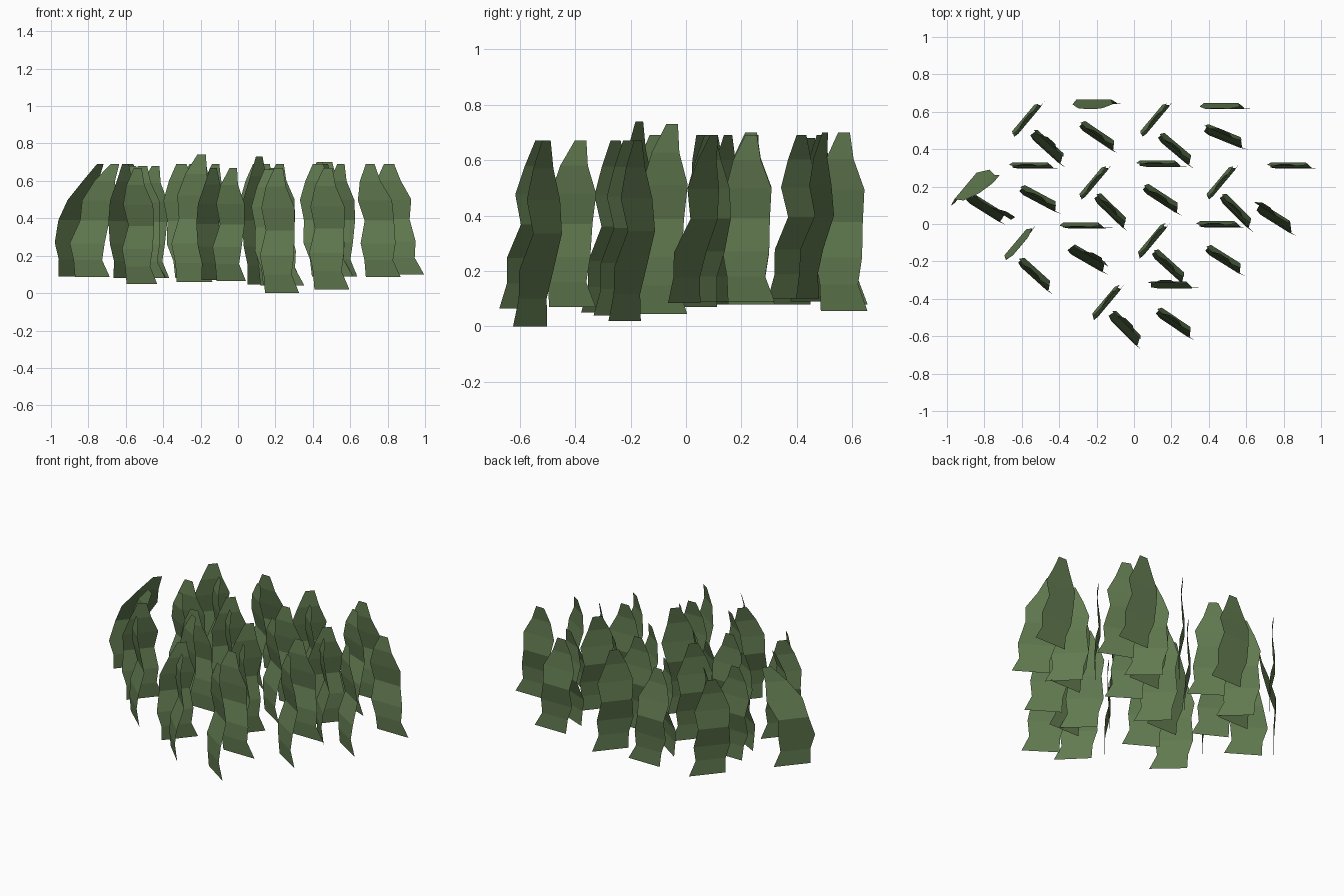
import bpy, math

mat = bpy.data.materials.new("leaf_green")
mat.diffuse_color = (0.12, 0.195, 0.08, 1)

# Blade profile rows: height fraction, left edge, right edge, depth wobble
ROWS = [(0.00, -0.075, 0.145, -0.010), (0.15, -0.08, 0.10, -0.014),
        (0.30, -0.11, 0.11, -0.008), (0.50, -0.10, 0.085, 0.020),
        (0.68, -0.115, 0.10, 0.006), (0.85, -0.08, 0.05, 0.000),
        (1.00, -0.035, 0.02, 0.010)]


def blade(i, x, y, angle, z0, top, bend=(0, 0), lean=0.0, wobble=1.0):
    a = math.radians(angle)
    c, s = math.cos(a), math.sin(a)
    verts = []
    for t, left, right, d in ROWS:
        k = max(0, (t - 0.3) / 0.7) ** 1.4
        d *= wobble
        for u in (left, right):
            u += lean * t
            verts.append((x + u * c - d * s + bend[0] * k,
                          y + u * s + d * c + bend[1] * k,
                          z0 + (top - z0) * t))
    faces = [(2 * r, 2 * r + 1, 2 * r + 3, 2 * r + 2) for r in range(len(ROWS) - 1)]
    me = bpy.data.meshes.new("blade")
    me.from_pydata(verts, [], faces)
    me.materials.append(mat)
    ob = bpy.data.objects.new(f"grass_blade_{i:02d}", me)
    bpy.context.collection.objects.link(ob)


# Blades facing front: x, y, base, tip, bend
FRONT = [(-0.19, 0.655, 0.08, 0.69, (0, -0.05)), (0.49, 0.63, 0.10, 0.70, (0, -0.02)),
         (-0.53, 0.31, 0.08, 0.68, (0, 0)), (0.15, 0.32, 0.09, 0.69, (0, 0)),
         (0.85, 0.31, 0.10, 0.69, (0, 0)), (-0.26, -0.01, 0.08, 0.69, (0, -0.01)),
         (0.47, -0.005, 0.09, 0.69, (0, 0)), (0.21, -0.33, 0.04, 0.66, (0, 0.02))]

# Blades turned one way
BACK = [(-0.58, 0.55, 0.08, 0.69, (0, 0)), (0.105, 0.55, 0.055, 0.70, (0, 0)),
        (-0.22, 0.215, 0.08, 0.70, (0, 0)), (0.46, 0.215, 0.09, 0.69, (0, 0)),
        (-0.92, 0.18, 0.09, 0.69, (0.18, 0.04)), (-0.625, -0.11, 0.08, 0.69, (0.02, -0.02)),
        (0.09, -0.10, 0.045, 0.73, (0.02, 0.03)), (-0.155, -0.43, 0.07, 0.67, (0.02, 0.03))]

# Blades turned the other way
SLANT = [(-0.465, 0.41, -42, 0.08, 0.68, (0.02, 0.02)), (-0.195, 0.47, -34, 0.09, 0.69, (0, 0)),
         (0.22, 0.40, -40, 0.10, 0.69, (0, 0)), (0.48, 0.465, -22, 0.10, 0.70, (0, 0.02)),
         (-0.80, 0.085, -32, 0.085, 0.69, (0.14, -0.05)), (-0.51, 0.135, -28, 0.08, 0.68, (0, 0)),
         (-0.125, 0.07, -44, 0.07, 0.69, (0, 0.01)), (0.145, 0.135, -33, 0.09, 0.69, (0, 0)),
         (0.545, 0.07, -45, 0.09, 0.69, (0, 0)), (0.755, 0.025, -32, 0.085, 0.69, (-0.05, 0.06)),
         (-0.53, -0.27, -42, 0.05, 0.67, (-0.01, 0.0)), (-0.255, -0.185, -30, 0.06, 0.74, (0.06, 0)),
         (0.185, -0.225, -42, 0.04, 0.67, (0, 0)), (0.48, -0.19, -32, 0.02, 0.67, (0, 0)),
         (-0.05, -0.56, -45, 0.065, 0.67, (0.02, 0.02)), (0.215, -0.53, -34, 0.0, 0.67, (0, 0.01))]

n = 0
for x, y, z0, top, b in FRONT:
    n += 1
    blade(n, x, y, 0, z0, top, b, -0.035)
for x, y, z0, top, b in BACK:
    n += 1
    blade(n, x, y, 50, z0, top, b, 0.025)
for x, y, ang, z0, top, b in SLANT:
    n += 1
    blade(n, x, y, ang, z0, top, b, 0.0, 1.5)
